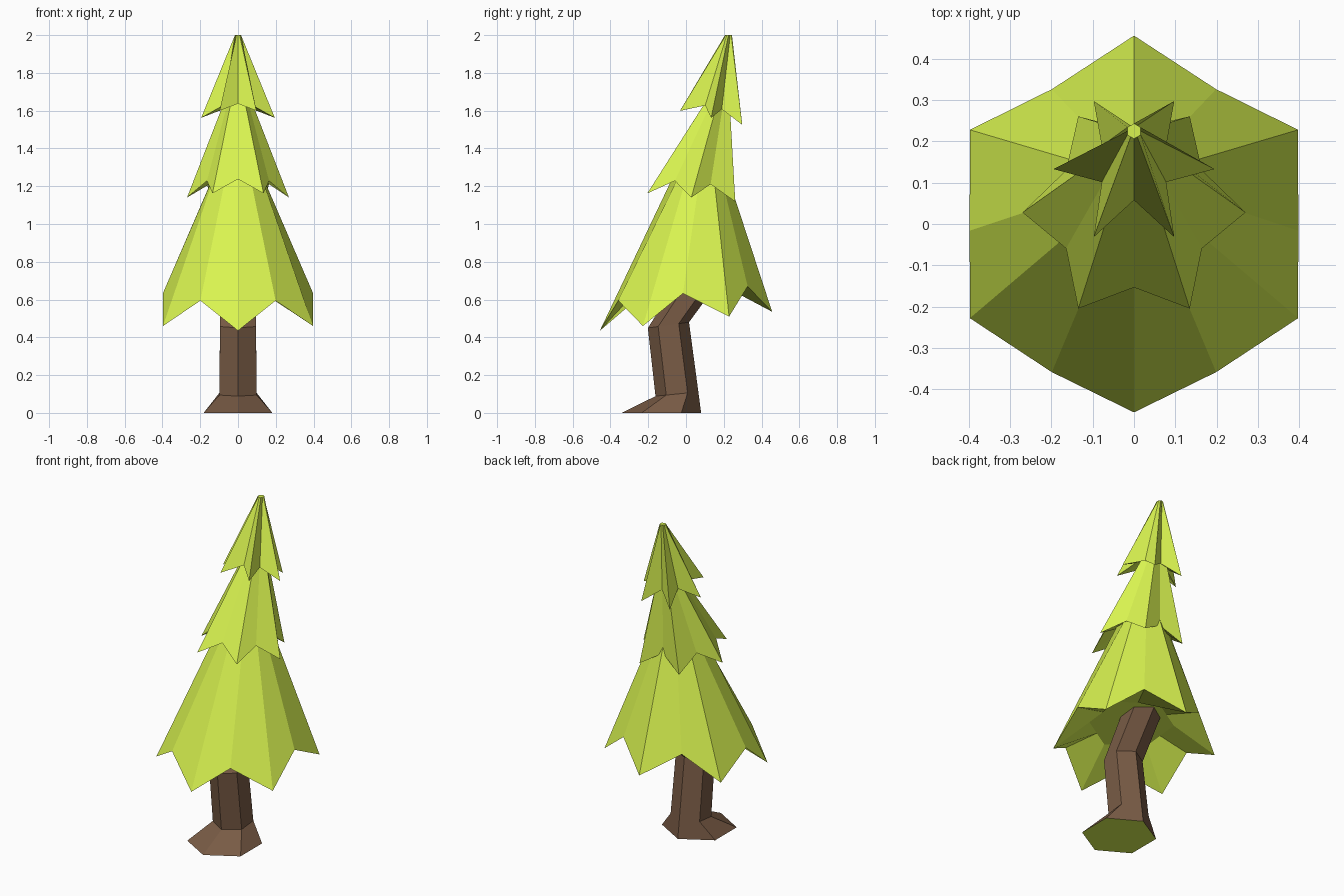
import bpy, bmesh, math

if "Cube" in bpy.data.objects:
    bpy.data.objects.remove(bpy.data.objects["Cube"])


def material(name, color):
    m = bpy.data.materials.new(name)
    m.diffuse_color = (*color, 1)
    m.use_nodes = True
    m.node_tree.nodes["Principled BSDF"].inputs["Base Color"].default_value = m.diffuse_color
    return m


green = material("needles", (0.69, 0.90, 0.08))
brown = material("bark", (0.19, 0.105, 0.06))


def ring(cy, cz, slope, radii, lifts, n, start):
    """Ring of n points in a plane leaning along y; radii and lifts alternate."""
    a = math.atan(slope)
    pts = []
    for i in range(n):
        t = math.radians(start) + 2 * math.pi * i / n
        r, h = radii[i % len(radii)], lifts[i % len(lifts)]
        v = r * math.sin(t)
        pts.append((r * math.cos(t),
                    cy + v * math.cos(a) - h * math.sin(a),
                    cz + v * math.sin(a) + h * math.cos(a)))
    return pts


def loft(name, rings, mats, base_mat=0):
    """Skin a stack of rings and cap both ends."""
    bm = bmesh.new()
    loops = [[bm.verts.new(p) for p in r] for r in rings]
    n = len(loops[0])
    for lo, hi in zip(loops, loops[1:]):
        for i in range(n):
            j = (i + 1) % n
            bm.faces.new((lo[i], lo[j], hi[j], hi[i]))
    base = bm.faces.new(loops[0][::-1])
    base.material_index = base_mat
    bm.faces.new(loops[-1])
    bmesh.ops.recalc_face_normals(bm, faces=bm.faces)
    me = bpy.data.meshes.new(name)
    bm.to_mesh(me)
    bm.free()
    for m in mats:
        me.materials.append(m)
    ob = bpy.data.objects.new(name, me)
    bpy.context.collection.objects.link(ob)


# Crooked six-sided trunk with a flared foot: y, z, slope, radius
trunk = [(-0.13, 0.0, 0.0, 0.21), (-0.048, 0.10, 0.10, 0.114),
         (-0.093, 0.465, 0.14, 0.110), (0.075, 0.71, 0.0, 0.110)]
loft("trunk", [ring(y, z, s, (r,), (0,), 6, 90) for y, z, s, r in trunk],
     [brown, green], base_mat=1)


def tier(name, start, skirt, inner, top):
    """Six-pointed skirt: hollow underside, notched hem, tapering wall."""
    cy, cz, slope, tip, notch, lift = skirt
    r_in, h_in = inner
    ty, tz, t_tip, t_notch = top
    loft(name, [
        ring(cy, cz, slope, (r_in, r_in * 0.866), (h_in,), 12, start),
        ring(cy, cz, slope, (tip, notch), (0, lift), 12, start),
        ring(ty, tz, 0, (t_tip, t_notch), (0,), 12, start)], [green])


# Three foliage tiers, bottom to top
tier("lower_foliage", 90, (0.0, 0.485, 0.11, 0.459, 0.398, 0.148),
     (0.24, 0.19), (0.08, 1.30, 0.125, 0.11))
tier("middle_foliage", 0, (0.028, 1.14, -0.095, 0.27, 0.19, 0.08),
     (0.15, 0.10), (0.177, 1.68, 0.06, 0.052))
tier("top_foliage", 0, (0.133, 1.562, -0.225, 0.195, 0.09, 0.057),
     (0.07, 0.07), (0.225, 2.0, 0.016, 0.0185))
